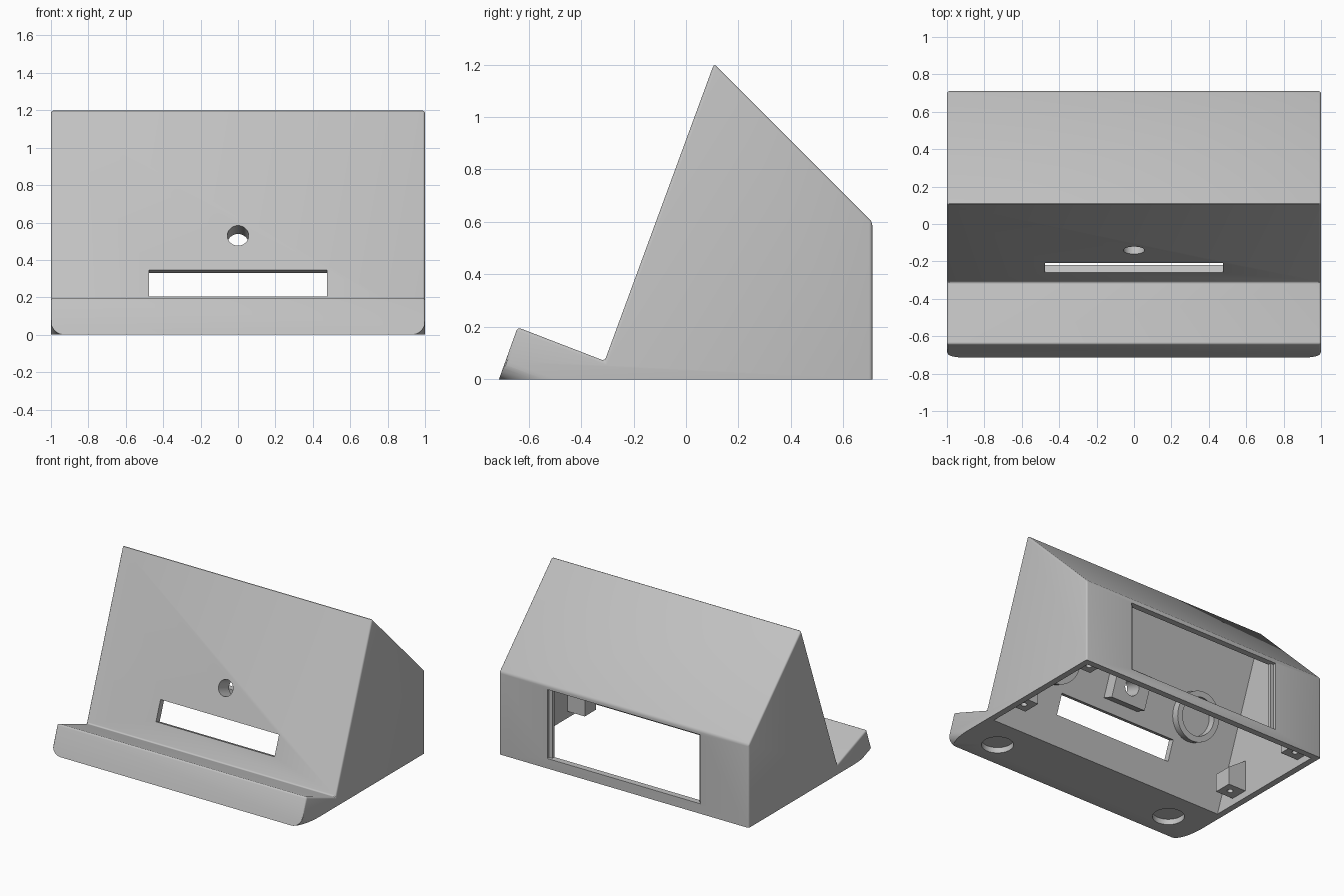
import bpy, bmesh, math
from mathutils import Vector

cube = bpy.data.objects.get("Cube")
if cube:
    bpy.data.objects.remove(cube, do_unlink=True)

# One plastic colour
grey = bpy.data.materials.new("light_grey_plastic")
grey.use_nodes = True
colour = (0.53, 0.53, 0.53, 1)
grey.diffuse_color = colour
grey.node_tree.nodes["Principled BSDF"].inputs["Base Color"].default_value = colour

# Axes: world, plus "up the rest face" and "into the rest face"
X, Y, Z = Vector((1, 0, 0)), Vector((0, 1, 0)), Vector((0, 0, 1))
UP = Vector((0, 0.345, 0.9386))
IN = Vector((0, 0.9386, -0.345))
WALL = 0.045


def on_rest(x, z):
    """Point on the outside of the sloping rest face."""
    return Vector((x, -0.336 + 0.368 * z, z))


def prism(name, points, origin, u, v, w, start, end, bevel=0):
    """Extrude a flat outline, given along u and v, from start to end along w."""
    bm = bmesh.new()
    low = [bm.verts.new(origin + u * a + v * b + w * start) for a, b in points]
    high = [bm.verts.new(origin + u * a + v * b + w * end) for a, b in points]
    bm.faces.new(low)
    bm.faces.new(high)
    for i in range(len(points)):
        j = (i + 1) % len(points)
        bm.faces.new((low[i], low[j], high[j], high[i]))
    bmesh.ops.recalc_face_normals(bm, faces=bm.faces)
    if bevel:
        edges = [e for e in bm.edges if max(p.co.z for p in e.verts) > 0.001]
        bmesh.ops.bevel(bm, geom=edges, offset=bevel, segments=3,
                        profile=0.5, affect='EDGES')
    mesh = bpy.data.meshes.new(name)
    bm.to_mesh(mesh)
    bm.free()
    mesh.materials.append(grey)
    obj = bpy.data.objects.new(name, mesh)
    bpy.context.collection.objects.link(obj)
    return obj


def circle(r, n=40):
    return [(r * math.cos(math.tau * i / n), r * math.sin(math.tau * i / n)) for i in range(n)]


def rect(a, b):
    return [(-a, -b), (a, -b), (a, b), (-a, b)]


def cut(obj, cutter):
    """Subtract the cutter and throw it away."""
    mod = obj.modifiers.new("cut", 'BOOLEAN')
    mod.operation = 'DIFFERENCE'
    mod.solver = 'EXACT'
    mod.object = cutter
    bpy.context.view_layer.objects.active = obj
    bpy.ops.object.modifier_apply(modifier=mod.name)
    bpy.data.objects.remove(cutter, do_unlink=True)


def finish(obj):
    bpy.ops.object.select_all(action='DESELECT')
    obj.select_set(True)
    bpy.context.view_layer.objects.active = obj
    bpy.ops.object.shade_smooth_by_angle(angle=math.radians(30))


O = Vector((0, 0, 0))

# Body with lip, rest face, sloping back and upright rear
profile = [(-0.713, 0), (-0.642, 0.198), (-0.31, 0.07), (0.107, 1.203), (0.71, 0.6), (0.71, 0)]
body = prism("stand_body", profile, O, Y, Z, X, -1, 1, bevel=0.012)

# Hollow inside, open underneath
hollow = [(-0.325, -0.1), (0.125, 1.121), (0.71 - WALL, 0.581), (0.71 - WALL, -0.1)]
cut(body, prism("cutter", hollow, O, Y, Z, X, -1 + WALL, 1 - WALL))

# Cable slot and round hole through the rest face
cut(body, prism("cutter", rect(0.475, 0.075), on_rest(0, 0.275), X, UP, IN, -0.05, 0.09))
cut(body, prism("cutter", circle(0.057), on_rest(0, 0.53), X, UP, IN, -0.05, 0.09))

# Rear opening, stepped narrower on the inside
rear = Vector((0, 0.71, 0.322))
cut(body, prism("cutter", rect(0.615, 0.25), rear, X, Z, Y, -0.022, 0.05))
cut(body, prism("cutter", rect(0.59, 0.25), rear, X, Z, Y, -0.1, 0.05))

# Rounded lower corners of the lip and foot recesses
r = 0.075
arc = [(1 - r + r * math.cos(a), r - r * math.sin(a))
       for a in (math.pi / 2 * i / 8 for i in range(9))]
for s in (-1, 1):
    corner = [(s * a, b) for a, b in arc + [(1 - r, -0.1), (1.1, -0.1), (1.1, r)]]
    cut(body, prism("cutter", corner, Vector((0, -0.713, 0)), X, UP, IN, -0.1, 0.4))
    cut(body, prism("cutter", circle(0.105), Vector((s * 0.73, -0.52, 0)), X, Y, Z, -0.05, 0.04))
finish(body)

# Block behind the round hole
boss = prism("hole_block", rect(0.14, 0.115), on_rest(0, 0.53), X, UP, IN, WALL - 0.005, 0.13)
cut(boss, prism("cutter", circle(0.057), on_rest(0, 0.53), X, UP, IN, -0.05, 0.2))
finish(boss)

for side, s in (("left", 1), ("right", -1)):
    # Round sockets on the inside of the rest face
    centre = on_rest(s * 0.59, 0.53)
    ring = prism(side + "_socket_ring", circle(0.17), centre, X, UP, IN, WALL - 0.005, 0.1)
    cut(ring, prism("cutter", circle(0.13), centre, X, UP, IN, 0, 0.2))
    finish(ring)

    # Screw posts on the side walls, tapering into the wall at the top
    for place, y in (("front", -0.07), ("back", 0.59)):
        outline = [(0.815, 0.05), (0.96, 0.05), (0.96, 0.28), (0.815, 0.18)]
        post = prism(f"{side}_{place}_screw_post", [(s * a, b) for a, b in outline],
                     Vector((0, y, 0)), X, Z, Y, -0.065, 0.08 if y > 0 else 0.065)
        cut(post, prism("cutter", circle(0.02, 16), Vector((s * 0.88, y, 0)), X, Y, Z, 0, 0.13))
        finish(post)
